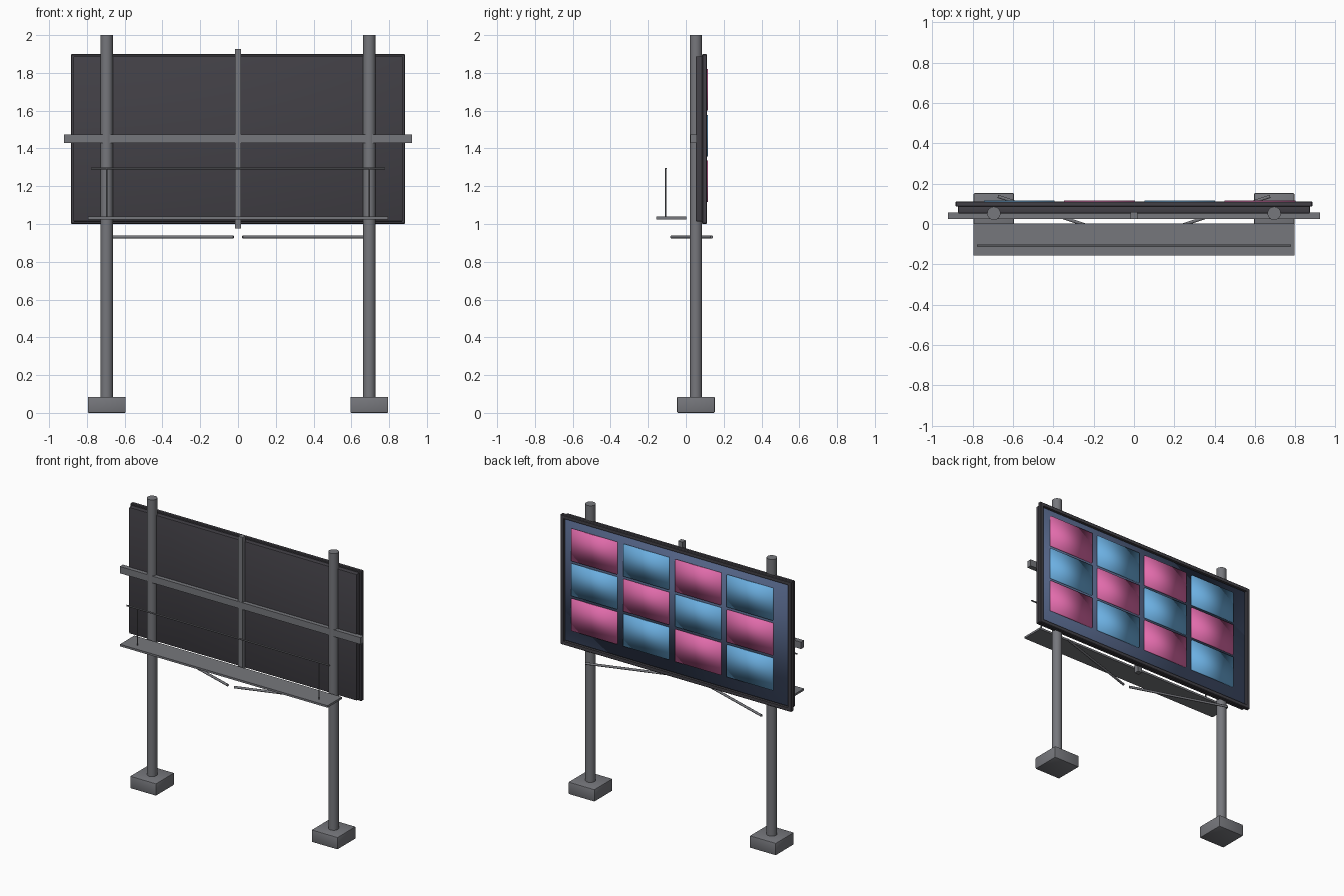
import bpy, bmesh, math
from mathutils import Vector

cube = bpy.data.objects.get("Cube")
if cube:
    bpy.data.objects.remove(cube, do_unlink=True)


def material(name, rgb):
    """Flat material from display colour values in the range 0-255."""
    lin = [((c / 255 + 0.055) / 1.055) ** 2.4 for c in rgb] + [1]
    m = bpy.data.materials.new(name)
    m.use_nodes = True
    m.diffuse_color = lin
    bsdf = m.node_tree.nodes["Principled BSDF"]
    bsdf.inputs["Base Color"].default_value = lin
    bsdf.inputs["Roughness"].default_value = 0.7
    return m


STEEL = material("grey steel", (118, 119, 124))
DARK = material("dark casing", (66, 64, 70))
SLATE = material("slate screen", (82, 98, 132))
PINK = material("pink tile", (226, 108, 172))
BLUE = material("blue tile", (108, 176, 226))


def add(name, bm, mat):
    mesh = bpy.data.meshes.new(name)
    bm.to_mesh(mesh)
    bm.free()
    mesh.materials.append(mat)
    ob = bpy.data.objects.new(name, mesh)
    bpy.context.collection.objects.link(ob)
    return ob


def smooth(ob, angle=None):
    bpy.ops.object.select_all(action='DESELECT')
    ob.select_set(True)
    bpy.context.view_layer.objects.active = ob
    if angle is None:
        bpy.ops.object.shade_smooth()
    else:
        bpy.ops.object.shade_smooth_by_angle(angle=math.radians(angle))


def box_mesh(x, y, z):
    """Box from (min, max) pairs."""
    bm = bmesh.new()
    bmesh.ops.create_cube(bm, size=1)
    for v in bm.verts:
        v.co = [(a + b) / 2 + c * (b - a) for (a, b), c in zip((x, y, z), v.co)]
    return bm


def box(name, x, y, z, mat, bevel=0):
    bm = box_mesh(x, y, z)
    if bevel:
        bmesh.ops.bevel(bm, geom=bm.edges[:], offset=bevel, segments=2,
                        profile=0.5, affect='EDGES')
    ob = add(name, bm, mat)
    if bevel:
        smooth(ob, 40)
    return ob


def rod(name, start, end, radius, mat, sides=10):
    """Cylinder between two points."""
    a, b = Vector(start), Vector(end)
    bm = bmesh.new()
    bmesh.ops.create_cone(bm, cap_ends=True, segments=sides, radius1=radius,
                          radius2=radius, depth=(b - a).length)
    turn = (b - a).to_track_quat('Z', 'Y').to_matrix()
    for v in bm.verts:
        v.co = turn @ v.co + (a + b) / 2
    ob = add(name, bm, mat)
    smooth(ob, 40)
    return ob


# Paired parts: footing, post, rail upright and angled strut
POST_X, POST_Y = 0.695, 0.053
for side, s in (("left", 1), ("right", -1)):
    cx = s * POST_X
    box(f"{side}_footing", (cx - 0.1, cx + 0.1), (POST_Y - 0.1, POST_Y + 0.1),
        (0, 0.085), STEEL, 0.006)
    rod(f"{side}_post", (cx, POST_Y, 0.04), (cx, POST_Y, 2), 0.033, STEEL, 28)
    rod(f"{side}_rail_upright", (cx, -0.106, 1.03), (cx, -0.106, 1.293),
        0.004, STEEL)
    rod(f"{side}_strut", (s * 0.675, 0.137, 0.931), (s * 0.024, -0.076, 0.931),
        0.008, STEEL)

# Support beams behind the panel
box("cross_beam", (-0.922, 0.922), (0.024, 0.058), (1.428, 1.475), STEEL)
box("centre_beam", (-0.017, 0.017), (0.026, 0.06), (0.975, 1.926), STEEL)

# Service walkway with handrail
box("walkway", (-0.795, 0.795), (-0.156, 0.002), (1.025, 1.039), STEEL)
rod("handrail", (-0.778, -0.106, 1.293), (0.778, -0.106, 1.293), 0.005, STEEL)

# Panel casing
box("panel_casing", (-0.872, 0.872), (0.052, 0.09), (1.014, 1.888), DARK, 0.005)

# Frame: a box whose display face is inset and sunk
bm = box_mesh((-0.885, 0.885), (0.086, 0.112), (1.0, 1.9))
bmesh.ops.bevel(bm, geom=bm.edges[:], offset=0.004, segments=1, affect='EDGES')
face = max(bm.faces, key=lambda f: f.calc_center_median().y)
bmesh.ops.inset_region(bm, faces=[face], thickness=0.03)
bmesh.ops.inset_region(bm, faces=[face], thickness=0.002, depth=-0.014)
add("panel_frame", bm, DARK)

# Screen and its checkered tiles, softly shaded across their edges
smooth(box("screen", (-0.852, 0.852), (0.09, 0.105), (1.033, 1.867), SLATE))
for row in range(3):
    top = 1.82 - row * 0.242
    for col in range(4):
        cx = 0.625 - col * 0.398
        tile = box(f"tile_{row + 1}_{col + 1}", (cx - 0.175, cx + 0.175),
                   (0.1, 0.117), (top - 0.22, top),
                   BLUE if (row + col) % 2 else PINK)
        smooth(tile)
